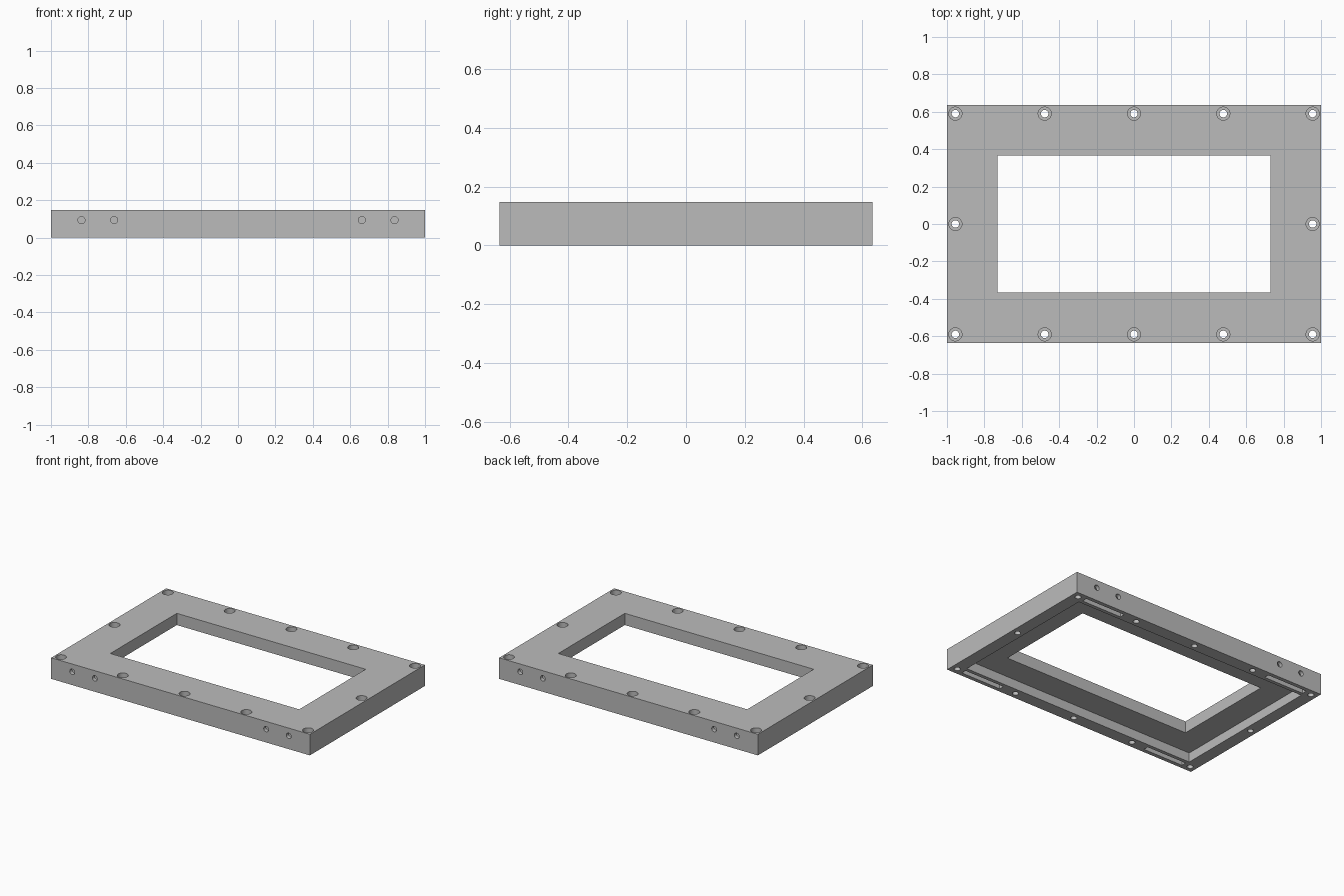
import bpy, bmesh
from mathutils import Matrix, Vector

if "Cube" in bpy.data.objects:
    bpy.data.objects.remove(bpy.data.objects["Cube"], do_unlink=True)

HALF_X, HALF_Y, HEIGHT = 1.0, 0.635, 0.147
HOLE_X, HOLE_Y = 0.955, 0.59

# Single grey material
grey = bpy.data.materials.new("plain_grey")
grey.use_nodes = True
colour = (0.5, 0.5, 0.5, 1)
grey.diffuse_color = colour
grey.node_tree.nodes["Principled BSDF"].inputs["Base Color"].default_value = colour


def box(bm, x, y, z0, z1, hx, hy):
    m = Matrix.Translation((x, y, (z0 + z1) / 2)) @ Matrix.Diagonal((2 * hx, 2 * hy, z1 - z0, 1))
    bmesh.ops.create_cube(bm, size=1, matrix=m)


def cylinder(bm, start, end, radius):
    a, b = Vector(start), Vector(end)
    turn = (b - a).to_track_quat('Z', 'Y').to_matrix().to_4x4()
    bmesh.ops.create_cone(bm, cap_ends=True, segments=32, radius1=radius, radius2=radius,
                          depth=(b - a).length, matrix=Matrix.Translation((a + b) / 2) @ turn)


def make(name, bm):
    mesh = bpy.data.meshes.new(name)
    bm.to_mesh(mesh)
    bm.free()
    mesh.materials.append(grey)
    obj = bpy.data.objects.new(name, mesh)
    bpy.context.collection.objects.link(obj)
    return obj


# Solid plate
bm = bmesh.new()
box(bm, 0, 0, 0, HEIGHT, HALF_X, HALF_Y)
frame = make("frame", bm)


def cut(name, bm):
    cutter = make(name, bm)
    bpy.context.view_layer.objects.active = frame
    mod = frame.modifiers.new(name, 'BOOLEAN')
    mod.operation = 'DIFFERENCE'
    mod.solver = 'EXACT'
    mod.object = cutter
    bpy.ops.object.modifier_apply(modifier=mod.name)
    bpy.data.objects.remove(cutter, do_unlink=True)


# Central opening
bm = bmesh.new()
box(bm, 0, 0, -0.1, 0.3, 0.73, 0.367)
cut("opening", bm)

# Recess in the underside, leaving a narrow rim
bm = bmesh.new()
box(bm, 0, 0, -0.1, 0.065, HALF_X - 0.088, HALF_Y - 0.088)
cut("recess", bm)

# Slots in the rim near each corner
bm = bmesh.new()
for sx in (-1, 1):
    for sy in (-1, 1):
        box(bm, sx * 0.747, sy * HOLE_Y, -0.1, 0.115, 0.155, 0.018)
cut("slots", bm)

# Side holes reaching into the slots
bm = bmesh.new()
for sy in (-1, 1):
    for x in (-0.837, -0.662, 0.662, 0.837):
        cylinder(bm, (x, sy * (HALF_Y + 0.05), 0.093), (x, sy * HOLE_Y, 0.093), 0.019)
cut("side_holes", bm)

# Counterbored screw holes around the rim
spots = [(i * HOLE_X / 2, sy * HOLE_Y) for i in range(-2, 3) for sy in (-1, 1)]
spots += [(-HOLE_X, 0), (HOLE_X, 0)]
for name, radius, bottom in (("screw_holes", 0.02, -0.1), ("counterbores", 0.035, 0.085)):
    bm = bmesh.new()
    for x, y in spots:
        cylinder(bm, (x, y, bottom), (x, y, 0.3), radius)
    cut(name, bm)

# Smooth hole walls, sharp edges
for obj in bpy.context.selected_objects:
    obj.select_set(False)
frame.select_set(True)
bpy.context.view_layer.objects.active = frame
bpy.ops.object.shade_smooth_by_angle(angle=0.5)
